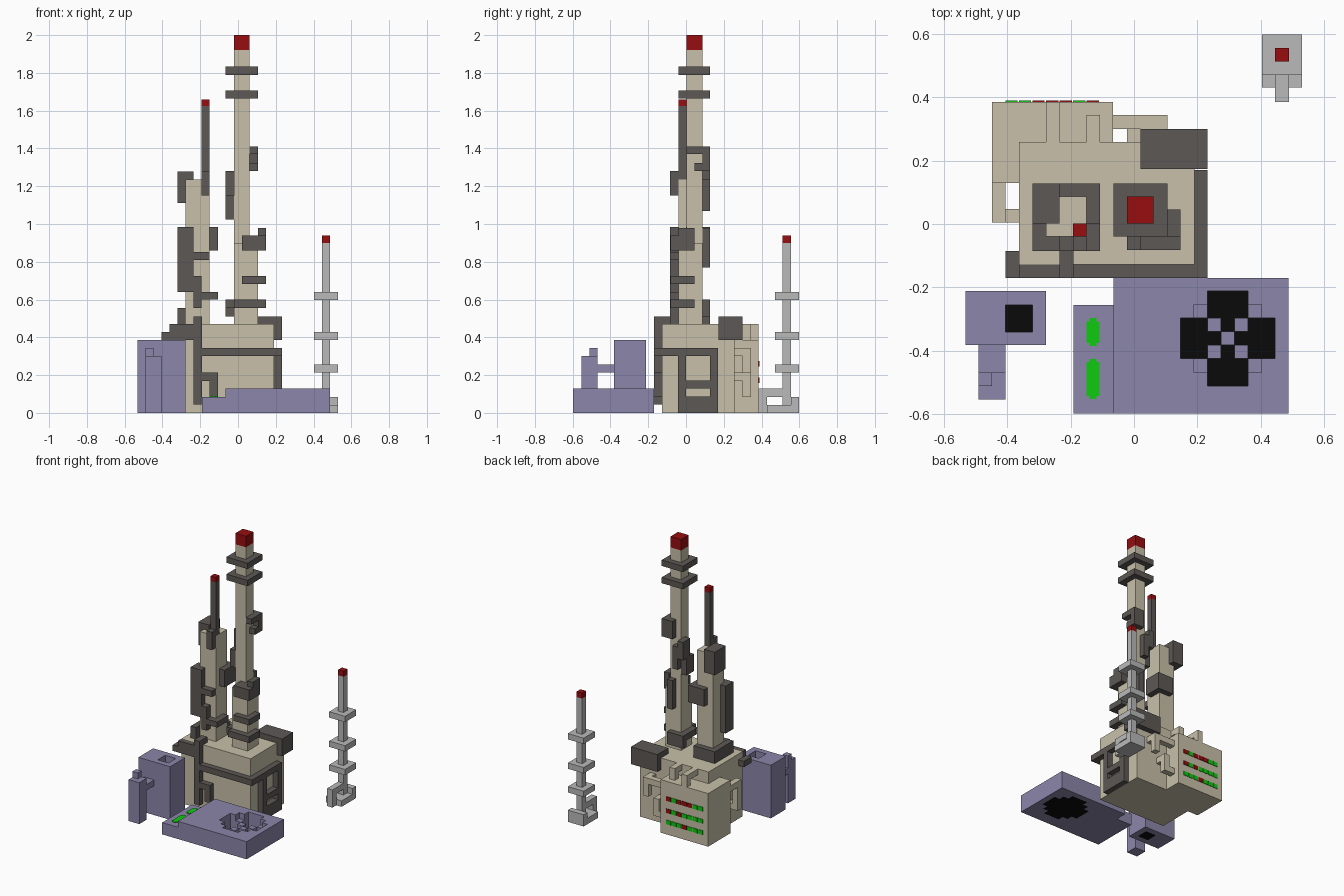
import bpy, bmesh
from mathutils import Vector


def material(name, rgb):
    m = bpy.data.materials.new(name)
    m.diffuse_color = (*rgb, 1)
    return m


BEIGE = material("beige", (0.58, 0.53, 0.40))
DARK = material("dark_grey", (0.107, 0.098, 0.090))
PURPLE = material("dusty_purple", (0.26, 0.24, 0.40))
GREY = material("light_grey", (0.49, 0.49, 0.49))
RED = material("red", (0.31, 0.004, 0.005))
GREEN = material("green", (0.005, 0.60, 0.005))
BLACK = material("black", (0.003, 0.003, 0.003))
V = 0.0426  # block size


def part(name, mat, *boxes):
    """One object from boxes given as (x0, x1, y0, y1, z0, z1)."""
    bm = bmesh.new()
    for x0, x1, y0, y1, z0, z1 in boxes:
        made = bmesh.ops.create_cube(bm, size=1)["verts"]
        bmesh.ops.scale(bm, vec=(x1 - x0, y1 - y0, z1 - z0), verts=made)
        bmesh.ops.translate(bm, vec=Vector((x0 + x1, y0 + y1, z0 + z1)) / 2, verts=made)
    me = bpy.data.meshes.new(name)
    bm.to_mesh(me)
    bm.free()
    me.materials.append(mat)
    ob = bpy.data.objects.new(name, me)
    bpy.context.collection.objects.link(ob)
    return ob


# Main base block and rear light box
part("base_block", BEIGE, (-.362, .19, -.128, .258, 0, .47))
part("light_box", BEIGE, (-.447, -.066, .258, .385, 0, .385),
     (-.447, -.362, .13, .258, 0, .385))

# Beige conduits on the base
part("rear_conduits", BEIGE,
     (-.277, -.235, .25, .385, .428, .47), (-.277, -.235, .343, .385, .38, .47),
     (-.15, -.107, .25, .343, .428, .47), (-.15, -.107, .30, .343, .38, .47),
     (-.07, .105, .30, .343, .30, .343), (.062, .105, .25, .343, .30, .343),
     (.062, .105, .30, .343, .21, .343),
     (-.07, .02, .30, .343, .085, .128), (-.022, .02, .25, .343, .17, .213),
     (-.022, .02, .30, .343, .085, .213))
part("side_conduit", BEIGE,
     (-.447, -.405, .004, .14, .30, .343), (-.447, -.405, .004, .047, .13, .343),
     (-.447, -.36, .004, .047, .13, .172))

# Three rows of indicator lights on the back; r = red, g = green
for mat, key in ((RED, "r"), (GREEN, "g")):
    lights = []
    for z, row in ((.26, "rgrrrgg"), (.172, "rgrgggg"), (.09, "gggrggg")[:2]):
        for i, c in enumerate(row):
            if c == key:
                x = -.13 - i * V
                lights.append((x - .019, x + .019, .38, .389, z - .015, z + .015))
    part("rear_lights_" + mat.name, mat, *lights)

# Dark cable runs round the base
part("front_cables", DARK,
     (-.235, -.19, -.17, -.128, .045, .51), (-.235, -.19, -.15, -.08, .47, .51),
     (-.19, .232, -.17, -.128, .30, .343),
     (-.235, -.107, -.17, -.128, .17, .213), (-.15, -.107, -.17, -.128, .085, .213),
     (-.405, -.235, -.17, -.128, .385, .428), (-.362, -.235, -.17, -.128, .428, .47),
     (-.405, -.362, -.17, -.085, .385, .428))
part("side_cables", DARK,
     (.19, .232, -.17, .17, .30, .343), (.19, .232, -.043, 0, 0, .343),
     (.19, .232, .128, .17, 0, .343), (.19, .232, 0, .128, 0, .088),
     (.19, .232, 0, .128, .13, .172))
part("roof_unit", DARK, (.02, .232, .173, .30, .385, .51))

# Main mast
part("main_mast", BEIGE, (-.022, .105, -.04, .087, .47, .90), (-.022, .062, .002, .087, .90, 1.92))
part("main_mast_tip", RED, (-.022, .062, .002, .087, 1.92, 2.0))
part("main_mast_rings", DARK, *[(-.065, .105, -.04, .128, z, z + V) for z in (1.665, 1.79)])
part("main_mast_fittings", DARK,
     (.062, .105, .002, .128, 1.37, 1.41), (.062, .105, .045, .128, 1.28, 1.323),
     (.02, .105, .087, .128, 1.28, 1.41), (-.022, .02, .087, .128, 1.07, 1.235),
     (-.065, -.022, .045, .128, 1.15, 1.28), (-.065, -.022, .002, .087, 1.025, 1.15),
     (.02, .147, -.082, .045, .86, .94), (.105, .147, -.04, .045, .86, .98),
     (.02, .062, .087, .128, .77, .98),
     (.02, .147, -.082, -.04, .683, .725), (.105, .147, -.082, .045, .683, .725),
     (-.022, .147, -.082, -.04, .555, .60), (.105, .147, -.082, .045, .555, .60),
     (-.065, -.022, -.04, .128, .555, .60), (-.065, .062, .087, .128, .51, .60))

# Second mast with thin aerial
part("second_mast", BEIGE, (-.277, -.15, -.04, .087, .47, 1.235))
part("aerial", DARK, (-.192, -.15, -.04, .002, 1.235, 1.625),
     (-.192, -.15, -.085, -.04, 1.15, 1.28))
part("aerial_tip", RED, (-.192, -.15, -.04, .002, 1.625, 1.66))
part("second_mast_fittings", DARK,
     (-.32, -.235, .002, .128, 1.11, 1.277),
     (-.32, -.235, -.085, .002, .64, .983),
     (-.15, -.107, -.0, .128, .86, .983), (-.235, -.107, .087, .128, .86, .983),
     (-.235, -.15, -.085, -.04, .81, .853), (-.235, -.192, -.085, -.04, .555, .725),
     (-.192, -.107, -.085, -.04, .60, .64), (-.15, -.107, -.085, .045, .60, .64),
     (-.32, -.15, .045, .128, .47, .555), (-.32, -.277, -.085, .128, .47, .555))

# Fan housing: frame round the opening, then stepped corners and blades by a mask
fx, fy = .146, -.51
f = 7 * V
housing = [(-.065, fx, -.597, -.17, 0, .128), (fx + f, .487, -.597, -.17, 0, .128),
           (fx, fx + f, -.597, fy, 0, .128), (fx, fx + f, fy + f, -.17, 0, .128),
           (-.19, -.065, -.597, -.255, 0, .128 - V)]
floor = []
mask = ["##...##", "#s...s#", "..s.s..", "...s...", "..s.s..", "#s...s#", "##...##"]
for j, row in enumerate(mask):
    for i, c in enumerate(row):
        x, y = fx + i * V, fy + j * V
        if c == "#":
            housing.append((x, x + V, y, y + V, 0, .128))
        else:
            floor.append((x, x + V, y, y + V, 0, .008))
            if c == "s":
                housing.append((x, x + V, y, y + V, .008, .128 - V))
part("fan_housing", PURPLE, *housing)
part("fan_floor", BLACK, *floor)

# Green strips on the housing step, with clipped ends
strips = []
for y0, y1 in ((-.385, -.297), (-.552, -.425)):
    strips += [(-.15, -.108, y0 + .01, y1 - .01, .08, .09), (-.14, -.118, y0, y1, .08, .09)]
part("green_strips", GREEN, *strips)

# Chimney box with square shaft, and its feed pipe
part("chimney_box", PURPLE,
     (-.532, -.405, -.382, -.212, 0, .385), (-.32, -.277, -.382, -.212, 0, .385),
     (-.405, -.32, -.382, -.34, 0, .385), (-.405, -.32, -.255, -.212, 0, .385))
part("chimney_floor", BLACK, (-.405, -.32, -.34, -.255, 0, .008))
part("feed_pipe", PURPLE, (-.49, -.405, -.553, -.468, 0, .30),
     (-.49, -.447, -.51, -.468, .30, .343), (-.49, -.405, -.468, -.382, .213, .255))

# Detached ringed post
part("post", GREY, (.445, .488, .512, .555, 0, .90))
part("post_tip", RED, (.445, .488, .512, .555, .90, .94))
part("post_rings", GREY, *[(.403, .53, .47, .597, z, z + V) for z in (.213, .385, .598)])
part("post_foot", GREY, (.403, .53, .43, .597, 0, .043), (.403, .53, .555, .597, .043, .085),
     (.445, .488, .385, .43, 0, .128), (.445, .488, .385, .512, .085, .128))
